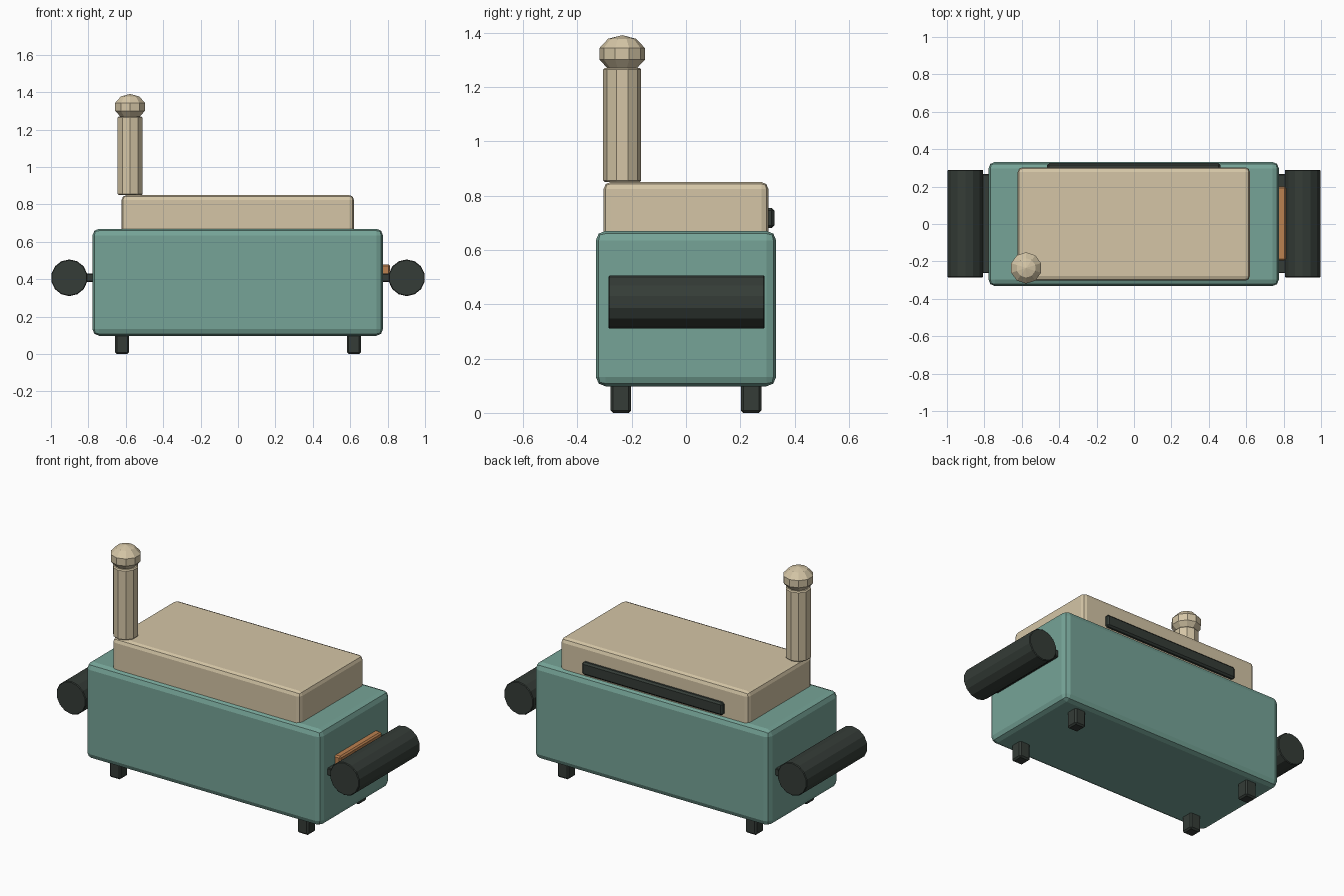
import bpy, math

if "Cube" in bpy.data.objects:
    bpy.data.objects.remove(bpy.data.objects["Cube"])


def material(name, rgb):
    m = bpy.data.materials.new(name)
    m.diffuse_color = (*rgb, 1)
    m.use_nodes = True
    m.node_tree.nodes["Principled BSDF"].inputs["Base Color"].default_value = m.diffuse_color
    return m


TEAL = material("teal", (0.18, 0.37, 0.31))
CREAM = material("cream", (0.66, 0.56, 0.38))
DARK = material("dark", (0.035, 0.045, 0.038))
ORANGE = material("orange", (0.50, 0.22, 0.08))


def finish(obj, name, mat, bevel=0, segments=2):
    obj.name = name
    obj.data.materials.append(mat)
    if bevel:
        b = obj.modifiers.new("bevel", 'BEVEL')
        b.width = bevel
        b.segments = segments
        b.limit_method = 'ANGLE'
        b.angle_limit = math.radians(50)
    return obj


def box(name, lo, hi, mat, bevel, segments=2):
    bpy.ops.mesh.primitive_cube_add(size=1)
    obj = bpy.context.object
    for v in obj.data.vertices:
        v.co = [(a + b) / 2 + c * (b - a) for a, b, c in zip(lo, hi, v.co)]
    return finish(obj, name, mat, bevel, segments)


def cylinder(name, loc, radius, depth, sides, mat, bevel, rot=(0, 0, 0)):
    bpy.ops.mesh.primitive_cylinder_add(vertices=sides, radius=radius, depth=depth,
                                        location=loc, rotation=rot)
    return finish(bpy.context.object, name, mat, bevel, 1)


# Body and lid
box("body", (-0.778, -0.332, 0.098), (0.775, 0.332, 0.67), TEAL, 0.035)
box("lid", (-0.622, -0.303, 0.63), (0.62, 0.303, 0.85), CREAM, 0.025)

# Hinge bar along the back of the lid
box("hinge_bar", (-0.465, 0.28, 0.68), (0.462, 0.325, 0.755), DARK, 0.01, 1)

# Chimney post with faceted cap
cylinder("chimney", (-0.577, -0.235, 1.06), 0.07, 0.42, 10, CREAM, 0.006)
bpy.ops.mesh.primitive_uv_sphere_add(segments=10, ring_count=5, radius=0.088,
                                     location=(-0.577, -0.235, 1.322))
cap = finish(bpy.context.object, "chimney_cap", CREAM)
cap.scale.z = 0.78

# Side rollers on mounting plates, and the four feet
for side, s in (("left", -1), ("right", 1)):
    cylinder(side + "_roller", (s * 0.902, 0.002, 0.408), 0.098, 0.575, 14, DARK, 0.004,
             (math.pi / 2, 0, 0))
    x0, x1 = sorted((s * 0.765, s * 0.83))
    box(side + "_mount", (x0, -0.262, 0.386), (x1, 0.266, 0.43), DARK, 0.004, 1)
    for end, e in (("front", -1), ("back", 1)):
        x, y = s * 0.62, e * 0.24
        box(f"{end}_{side}_foot", (x - 0.037, y - 0.038, 0), (x + 0.037, y + 0.038, 0.11),
            DARK, 0.009, 1)

# Small tab above the right mount
box("right_tab", (0.765, -0.195, 0.42), (0.812, 0.2, 0.48), ORANGE, 0.008, 1)
